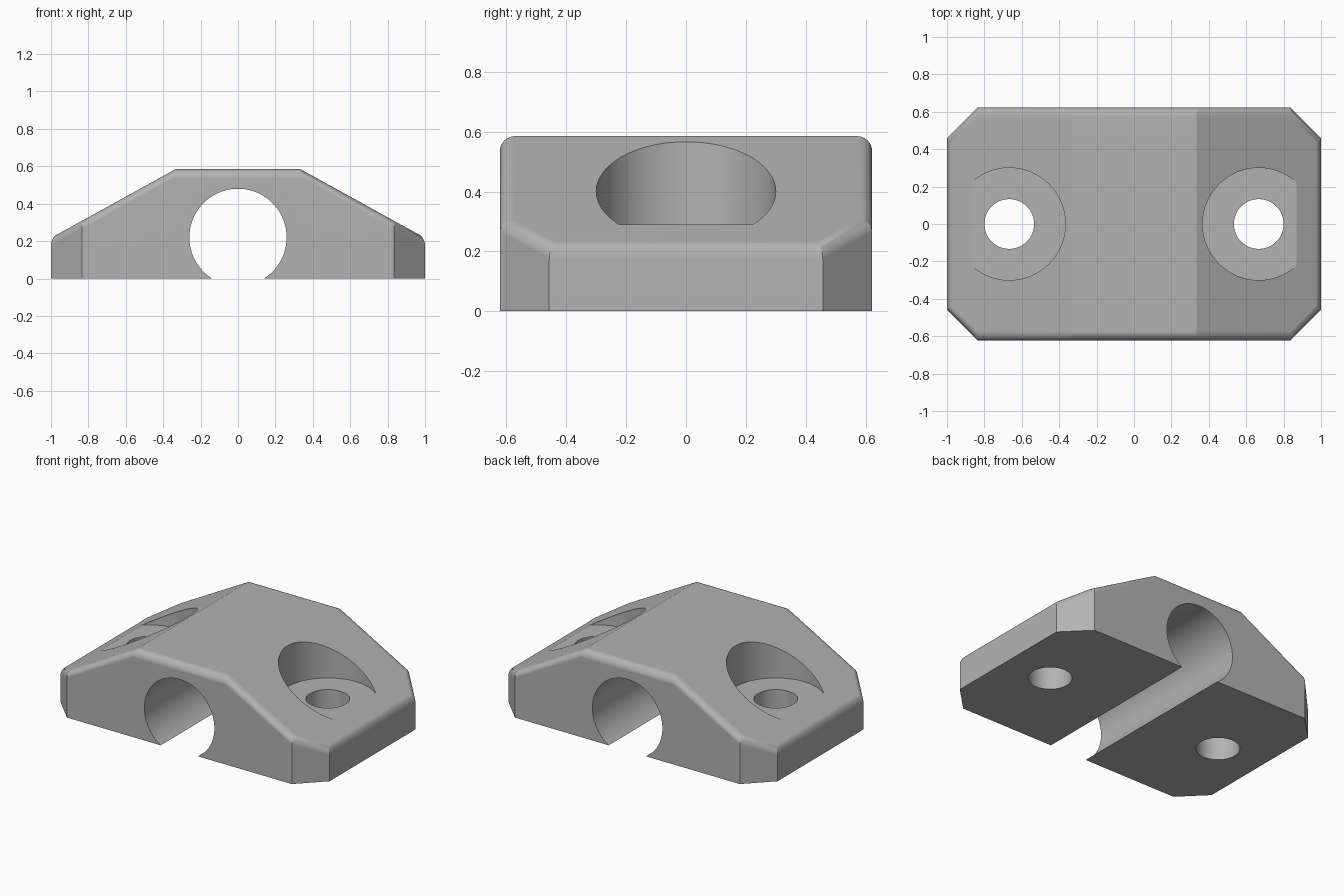
import bpy
import bmesh
from math import radians, tan

cube = bpy.data.objects.get("Cube")
if cube:
    bpy.data.objects.remove(cube, do_unlink=True)

HALF_Y = 0.622
CHAMFER = 0.165
FILLET = 0.05


def link(name, bm):
    mesh = bpy.data.meshes.new(name)
    bmesh.ops.recalc_face_normals(bm, faces=bm.faces)
    bm.to_mesh(mesh)
    bm.free()
    obj = bpy.data.objects.new(name, mesh)
    bpy.context.collection.objects.link(obj)
    return obj


def apply(obj, mod):
    bpy.context.view_layer.objects.active = obj
    bpy.ops.object.modifier_apply(modifier=mod.name)


def cut_cylinder(obj, radius, depth, location, rotation=(0, 0, 0)):
    bpy.ops.mesh.primitive_cylinder_add(vertices=96, radius=radius, depth=depth,
                                        location=location, rotation=rotation)
    cutter = bpy.context.object
    cutter.hide_render = True
    mod = obj.modifiers.new("cut", 'BOOLEAN')
    mod.object = cutter
    mod.operation = 'DIFFERENCE'
    mod.solver = 'EXACT'
    apply(obj, mod)
    bpy.data.objects.remove(cutter, do_unlink=True)


# Clamp body: trapezoid side profile extruded along y
profile = [(-1, 0), (1, 0), (1, 0.217), (0.333, 0.585), (-0.333, 0.585), (-1, 0.217)]
bm = bmesh.new()
face = bm.faces.new([bm.verts.new((x, -HALF_Y, z)) for x, z in profile])
extruded = bmesh.ops.extrude_face_region(bm, geom=[face])["geom"]
bmesh.ops.translate(bm, vec=(0, 2 * HALF_Y, 0),
                    verts=[v for v in extruded if isinstance(v, bmesh.types.BMVert)])

# Slice off the four vertical corners
for sx in (-1, 1):
    for sy in (-1, 1):
        cut = bmesh.ops.bisect_plane(
            bm, geom=bm.verts[:] + bm.edges[:] + bm.faces[:], clear_outer=True,
            plane_co=(sx * (1 - CHAMFER), sy * HALF_Y, 0), plane_no=(sx, sy, 0))
        bmesh.ops.holes_fill(bm, edges=[e for e in cut["geom_cut"]
                                        if isinstance(e, bmesh.types.BMEdge)])
bmesh.ops.recalc_face_normals(bm, faces=bm.faces)
bm.normal_update()

# Round the upper rim with a constant radius; ridges and upright edges stay sharp
weight = bm.edges.layers.float.new("bevel_weight_edge")
for e in bm.edges:
    slopes = sorted(f.normal.z for f in e.link_faces)
    if abs(slopes[0]) < 0.01 and slopes[1] > 0.5:
        e[weight] = tan(e.calc_face_angle() / 2)
body = link("clamp_body", bm)
rim = body.modifiers.new("rim", 'BEVEL')
rim.limit_method = 'WEIGHT'
rim.width = FILLET
rim.segments = 6
apply(body, rim)

# Pipe channel through the underside
cut_cylinder(body, 0.26, 2, (0, 0, 0.22), (radians(90), 0, 0))

# Screw holes with flat counterbores
for side in (-1, 1):
    cut_cylinder(body, 0.3, 1, (side * 0.667, 0, 0.79))
    cut_cylinder(body, 0.133, 1, (side * 0.667, 0, 0.2))

# Plain grey finish
grey = bpy.data.materials.new("plain_grey")
grey.use_nodes = True
colour = (0.45, 0.45, 0.45, 1)
grey.diffuse_color = colour
grey.node_tree.nodes["Principled BSDF"].inputs["Base Color"].default_value = colour
body.data.materials.clear()
body.data.materials.append(grey)

bpy.ops.object.select_all(action='DESELECT')
body.select_set(True)
bpy.context.view_layer.objects.active = body
bpy.ops.object.shade_smooth_by_angle(angle=radians(20))
normals = body.modifiers.new("flat_faces", 'WEIGHTED_NORMAL')
normals.keep_sharp = True
